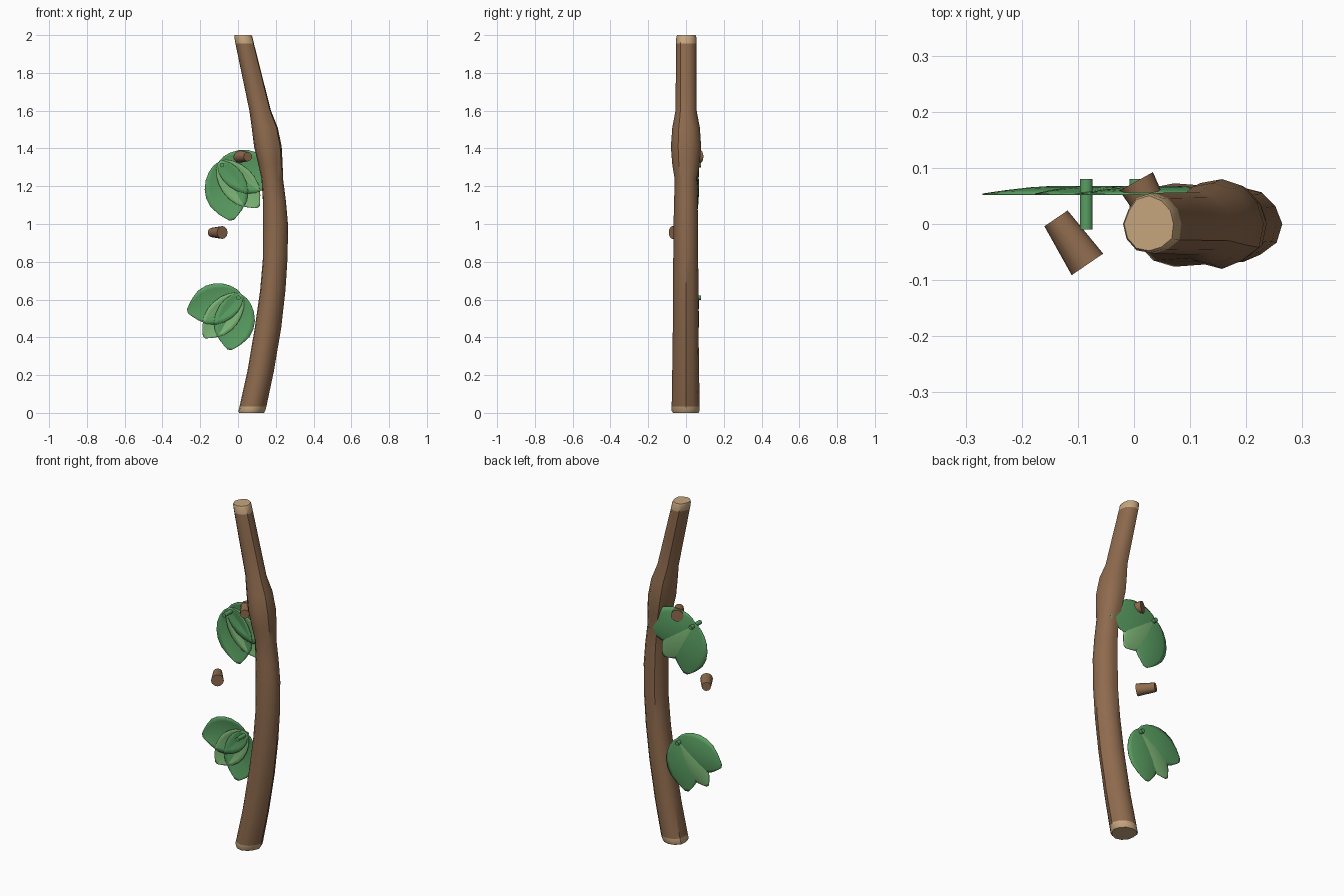
import bpy, bmesh, math
from mathutils import Vector

if "Cube" in bpy.data.objects:
    bpy.data.objects.remove(bpy.data.objects["Cube"])


def material(name, rgb):
    m = bpy.data.materials.new(name)
    m.diffuse_color = (*rgb, 1)
    m.use_nodes = True
    m.node_tree.nodes["Principled BSDF"].inputs["Base Color"].default_value = m.diffuse_color
    return m


BARK = material("bark", (0.27, 0.145, 0.075))
WOOD = material("cut_wood", (0.57, 0.38, 0.21))
LEAF = material("leaf_green", (0.10, 0.34, 0.12))
PALE = material("leaf_pale", (0.20, 0.46, 0.18))


def finish(bm, name, mats, angle=40):
    bmesh.ops.recalc_face_normals(bm, faces=bm.faces[:])
    me = bpy.data.meshes.new(name)
    bm.to_mesh(me)
    bm.free()
    ob = bpy.data.objects.new(name, me)
    bpy.context.collection.objects.link(ob)
    for m in mats:
        me.materials.append(m)
    bpy.ops.object.select_all(action='DESELECT')
    ob.select_set(True)
    bpy.context.view_layer.objects.active = ob
    bpy.ops.object.shade_smooth_by_angle(angle=math.radians(angle))
    return ob


# Trunk: bowed loft of slightly lumpy rings (z, centre x, radius x, radius y)
rings = [(0.0, 0.068, 0.066, 0.068), (0.012, 0.070, 0.071, 0.074), (0.035, 0.076, 0.071, 0.074),
         (0.22, 0.116, 0.070, 0.071), (0.45, 0.155, 0.070, 0.068), (0.65, 0.181, 0.067, 0.067),
         (0.83, 0.195, 0.065, 0.066), (1.0, 0.196, 0.066, 0.065), (1.12, 0.191, 0.061, 0.062),
         (1.24, 0.180, 0.057, 0.060), (1.32, 0.170, 0.065, 0.073), (1.41, 0.157, 0.073, 0.080),
         (1.51, 0.141, 0.069, 0.073), (1.60, 0.117, 0.057, 0.056), (1.78, 0.076, 0.053, 0.055),
         (1.955, 0.036, 0.049, 0.054), (1.99, 0.029, 0.048, 0.053), (2.0, 0.027, 0.044, 0.049)]
SIDES = 12
bm = bmesh.new()
loops = []
for z, cx, rx, ry in rings:
    loop = []
    for i in range(SIDES):
        a = 2 * math.pi * i / SIDES
        k = 1 + 0.035 * math.sin(3 * a + 0.8 + z) + 0.025 * math.cos(5 * a + 1.5 * z)
        loop.append(bm.verts.new((cx + rx * k * math.cos(a), ry * k * math.sin(a), z)))
    loops.append(loop)
for j in range(len(loops) - 1):
    for i in range(SIDES):
        n = (i + 1) % SIDES
        f = bm.faces.new((loops[j][i], loops[j][n], loops[j + 1][n], loops[j + 1][i]))
        f.material_index = int(j < 2 or j >= len(loops) - 3)
for loop in (loops[0], loops[-1]):
    bm.faces.new(loop).material_index = 1
finish(bm, "trunk", [BARK, WOOD])


def rod(name, p, q, r1, r2, mat, segments=12):
    """Tapered cylinder from p to q."""
    p, q = Vector(p), Vector(q)
    bm = bmesh.new()
    bmesh.ops.create_cone(bm, cap_ends=True, segments=segments, radius1=r1, radius2=r2,
                          depth=(q - p).length)
    rot = (q - p).to_track_quat('Z', 'Y')
    for v in bm.verts:
        v.co = rot @ v.co + (p + q) / 2
    return finish(bm, name, [mat])


# Branch stubs
rod("stub_lower", (-0.139, 0.010, 0.955), (-0.083, -0.072, 0.955), 0.025, 0.034, BARK)
rod("stub_upper", (0.004, 0.076, 1.357), (0.052, -0.011, 1.357), 0.034, 0.025, BARK)

# Half-width of a leaf along its length
PROFILE = [(0, 0.12), (0.05, 0.40), (0.14, 0.66), (0.27, 0.88), (0.42, 1.0), (0.57, 1.0),
           (0.72, 0.87), (0.86, 0.56), (0.95, 0.28), (1.0, 0.10)]


def leaf(name, x, z, angle, length, half, mat):
    """Shallow cupped blade, hollow towards the front."""
    u = Vector((math.cos(angle), 0, math.sin(angle)))
    side = Vector((-u.z, 0, u.x))
    bm = bmesh.new()
    grid = []
    for t, w in PROFILE:
        row = []
        for i in range(-4, 5):
            s = i / 4
            co = Vector((x, 0.053, z)) + u * (length * t - 0.02 * (1 - t)) + side * (half * w * s)
            co.y += 0.014 * (1 - s * s) * math.sin(math.pi * t)
            row.append(bm.verts.new(co))
        grid.append(row)
    for a, b in zip(grid, grid[1:]):
        for i in range(8):
            bm.faces.new((a[i], a[i + 1], b[i + 1], b[i]))
    ob = finish(bm, name, [mat])
    mod = ob.modifiers.new("thickness", 'SOLIDIFY')
    mod.thickness = 0.003
    mod.offset = 0


# Leaf fans: the upper one mirrors the lower one
for tag, x, z, flip, size in (("lower", 0.003, 0.61, 1, 1.0), ("upper", -0.085, 1.312, -1, 1.06)):
    for part, deg, length, half, mat in (("outer", 195, 0.28, 0.106, LEAF),
                                         ("middle", 229, 0.278, 0.085, PALE),
                                         ("inner", 260, 0.28, 0.106, LEAF)):
        a = math.radians(deg if flip > 0 else 180 - deg)
        leaf(f"leaf_{tag}_{part}", x, z, a, length * size, half * size, mat)
    rod(f"stem_{tag}", (x, -0.01, z), (x, 0.08, z), 0.012, 0.012, LEAF, 10)
